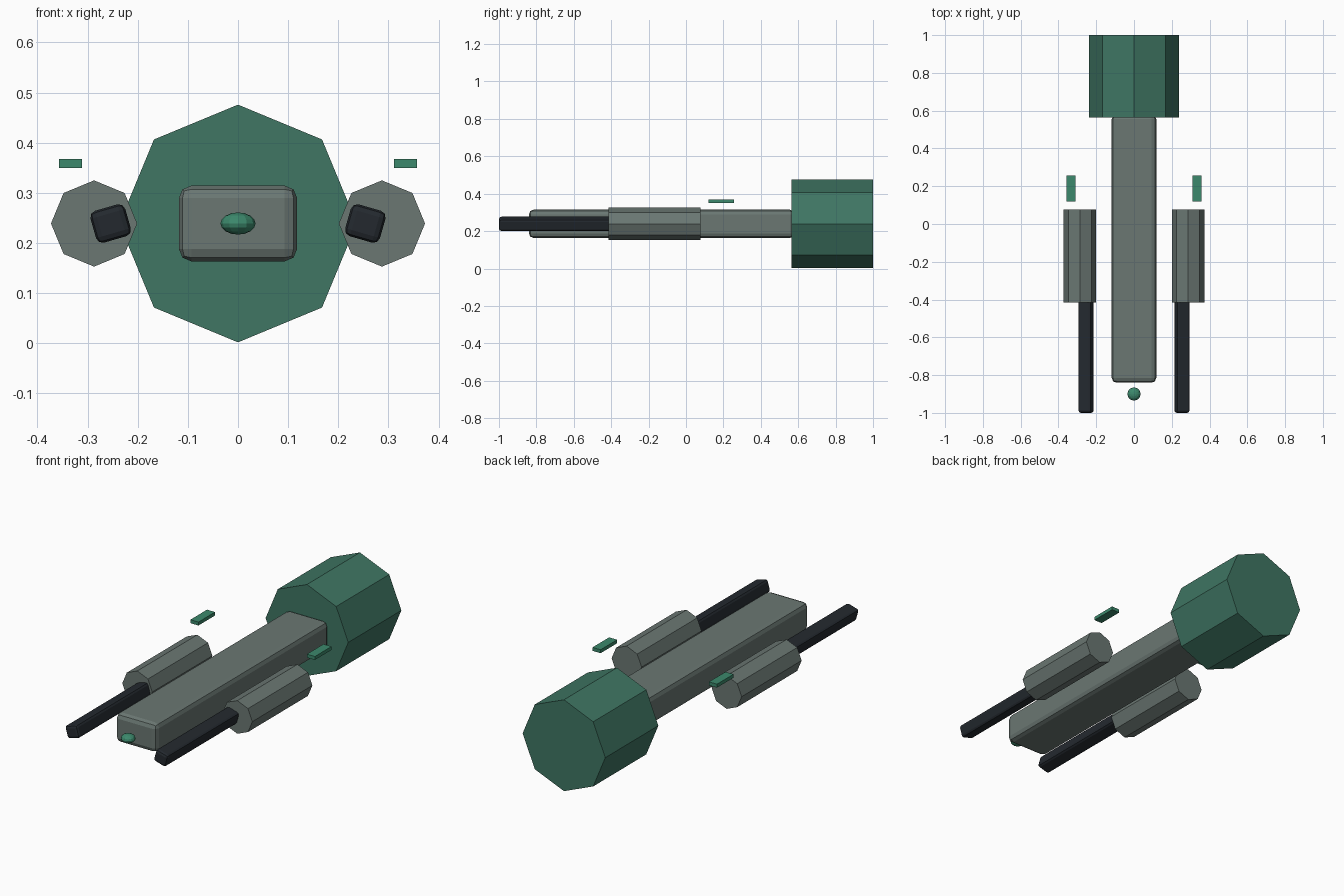
import bpy
import math

if "Cube" in bpy.data.objects:
    bpy.data.objects.remove(bpy.data.objects["Cube"])

MID_Z = 0.239


def material(name, rgb):
    mat = bpy.data.materials.new(name)
    mat.diffuse_color = (*rgb, 1)
    mat.use_nodes = True
    mat.node_tree.nodes["Principled BSDF"].inputs["Base Color"].default_value = mat.diffuse_color
    return mat


GREEN = material("hull_green", (0.05, 0.18, 0.125))
BRIGHT = material("bright_green", (0.045, 0.25, 0.15))
GREY = material("hull_grey", (0.145, 0.185, 0.17))
DARK = material("barrel_dark", (0.017, 0.022, 0.028))


def finish(name, mat):
    ob = bpy.context.object
    ob.name = name
    ob.data.materials.append(mat)
    return ob


def octagon(name, x, y0, y1, radius, mat):
    """Eight-sided prism along y with a corner pointing up."""
    bpy.ops.mesh.primitive_cylinder_add(
        vertices=8, radius=radius, depth=y1 - y0,
        location=(x, (y0 + y1) / 2, MID_Z), rotation=(math.pi / 2, 0, 0))
    return finish(name, mat)


def box(name, centre, size, mat, bevel=0, roll=0):
    bpy.ops.mesh.primitive_cube_add(size=1, location=centre)
    ob = finish(name, mat)
    ob.scale = size
    bpy.ops.object.transform_apply(location=False, rotation=False, scale=True)
    ob.rotation_euler.y = roll
    if bevel:
        mod = ob.modifiers.new("bevel", 'BEVEL')
        mod.width = bevel
        mod.segments = 2
    return ob


# Long fuselage and rear engine drum
box("fuselage", (0, -0.13, MID_Z), (0.236, 1.42, 0.151), GREY, bevel=0.025)
octagon("engine_drum", 0, 0.565, 1.0, 0.237, GREEN)

# Small flattened nose light
bpy.ops.mesh.primitive_uv_sphere_add(
    segments=12, ring_count=8, radius=0.035, location=(0, -0.9, MID_Z))
finish("nose_light", BRIGHT).scale.z = 0.63

# Side pods, rolled barrels and floating marker plates
for side, s in (("left", -1), ("right", 1)):
    octagon(f"{side}_pod", s * 0.287, -0.415, 0.077, 0.086, GREY)
    box(f"{side}_barrel", (s * 0.254, -0.69, MID_Z), (0.072, 0.62, 0.066),
        DARK, bevel=0.013, roll=s * math.radians(16))
    box(f"{side}_marker", (s * 0.334, 0.188, 0.359), (0.046, 0.136, 0.018), BRIGHT)
